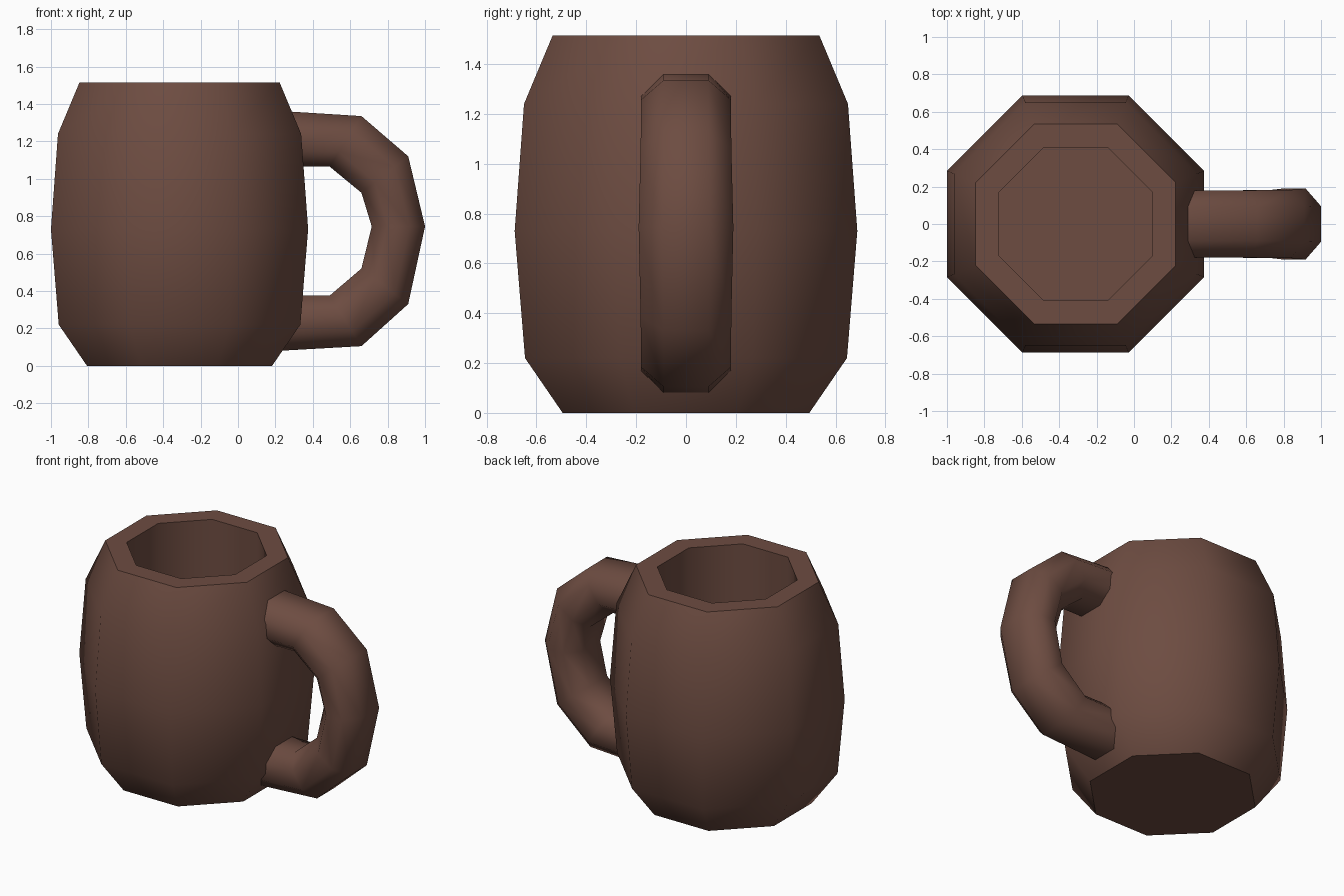
import bpy, bmesh, math

if "Cube" in bpy.data.objects:
    bpy.data.objects.remove(bpy.data.objects["Cube"])

brown = bpy.data.materials.new("brown clay")
brown.diffuse_color = (0.153, 0.0723, 0.0529, 1)
brown.use_nodes = True
brown.node_tree.nodes["Principled BSDF"].inputs["Base Color"].default_value = brown.diffuse_color


def loft(name, rings):
    """Skin a list of equal-sized point rings, cap both ends, smooth it."""
    bm = bmesh.new()
    loops = [[bm.verts.new(p) for p in ring] for ring in rings]
    for a, b in zip(loops, loops[1:]):
        n = len(a)
        for i in range(n):
            j = (i + 1) % n
            bm.faces.new((a[i], a[j], b[j], b[i]))
    bm.faces.new(loops[0][::-1])
    bm.faces.new(loops[-1])
    bmesh.ops.recalc_face_normals(bm, faces=bm.faces)
    mesh = bpy.data.meshes.new(name)
    bm.to_mesh(mesh)
    bm.free()
    mesh.materials.append(brown)
    obj = bpy.data.objects.new(name, mesh)
    bpy.context.collection.objects.link(obj)
    bpy.ops.object.select_all(action='DESELECT')
    obj.select_set(True)
    bpy.context.view_layer.objects.active = obj
    bpy.ops.object.shade_smooth_by_angle(angle=math.radians(50))
    return obj


# Cup: octagonal barrel, flat rim, straight hollow (apothem, height)
CX = -0.3125
profile = [(0.495, 0), (0.646, 0.22), (0.6875, 0.73), (0.65, 1.24),
           (0.535, 1.515), (0.41, 1.515), (0.41, 0.14)]


def octagon(apothem, z):
    r = apothem / math.cos(math.pi / 8)
    angles = [math.pi / 8 + i * math.pi / 4 for i in range(8)]
    return [(CX + r * math.cos(a), r * math.sin(a), z) for a in angles]


loft("mug_body", [octagon(a, z) for a, z in profile])

# Handle: octagonal section swept between outer and inner edge points (x, z)
stations = [((0.15, 1.367), (0.15, 1.065), 0.18),
            ((0.66, 1.335), (0.49, 1.065), 0.18),
            ((0.91, 1.12), (0.66, 0.925), 0.182),
            ((1.0, 0.745), (0.715, 0.745), 0.19),
            ((0.91, 0.33), (0.66, 0.52), 0.182),
            ((0.66, 0.105), (0.49, 0.375), 0.18),
            ((0.15, 0.076), (0.15, 0.375), 0.18)]
section = [(1, 0.5), (0.42, 1), (-0.42, 1), (-1, 0.5),
           (-1, -0.5), (-0.42, -1), (0.42, -1), (1, -0.5)]


def handle_ring(outer, inner, half_width):
    cx, cz = (outer[0] + inner[0]) / 2, (outer[1] + inner[1]) / 2
    dx, dz = outer[0] - cx, outer[1] - cz
    return [(cx + u * dx, v * half_width, cz + u * dz) for u, v in section]


loft("handle", [handle_ring(*s) for s in stations])
